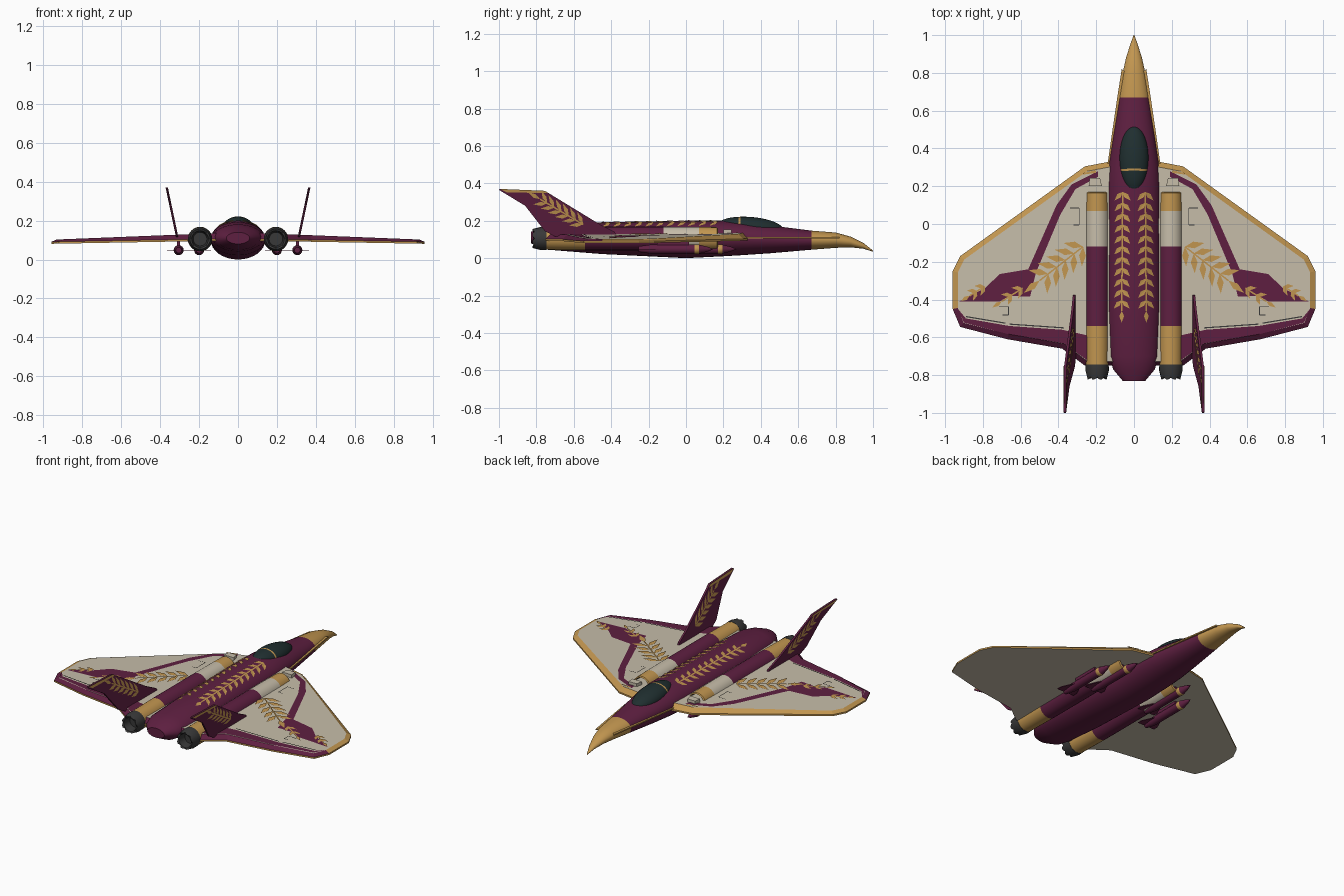
import bpy, bmesh, math
from mathutils import Vector

cube = bpy.data.objects.get("Cube")
if cube:
    bpy.data.objects.remove(cube, do_unlink=True)


def material(name, r, g, b):
    m = bpy.data.materials.new(name)
    m.use_nodes = True
    m.diffuse_color = (r, g, b, 1)
    m.node_tree.nodes["Principled BSDF"].inputs["Base Color"].default_value = (r, g, b, 1)
    return m


MATS = [material("plum purple", .114, .014, .053), material("antique gold", .54, .305, .08),
        material("warm beige", .57, .51, .40), material("dark grey", .04, .04, .04),
        material("canopy teal", .014, .028, .029)]
PURPLE, GOLD, BEIGE, GREY, TEAL = range(5)


def finish(bm, name, smooth=False, mirror=True, recalc=True):
    if recalc:
        bmesh.ops.recalc_face_normals(bm, faces=bm.faces)
    me = bpy.data.meshes.new(name)
    bm.to_mesh(me)
    bm.free()
    for m in MATS:
        me.materials.append(m)
    ob = bpy.data.objects.new(name, me)
    bpy.context.collection.objects.link(ob)
    if smooth:
        bpy.ops.object.select_all(action='DESELECT')
        ob.select_set(True)
        bpy.context.view_layer.objects.active = ob
        bpy.ops.object.shade_smooth_by_angle(angle=math.radians(35))
    if mirror:
        mod = ob.modifiers.new("mirror", 'MIRROR')
        mod.use_mirror_merge = False
    return ob


def skin(bm, rings, mats):
    # join successive rings of vertices with quads
    n = len(rings[0])
    for a, b, mat in zip(rings, rings[1:], mats):
        for i in range(n):
            j = (i + 1) % n
            bm.faces.new((a[i], a[j], b[j], b[i])).material_index = mat
    bm.faces.new(rings[0]).material_index = mats[0]
    bm.faces.new(rings[-1]).material_index = mats[-1]


def lathe(name, profile, mats, x, z, sides=24, jag=None):
    # turned body along y; jag makes a toothed rim at the given profile point
    bm = bmesh.new()
    rings = []
    for k, (y, r) in enumerate(profile):
        rings.append([bm.verts.new((x + r * math.cos(2 * math.pi * i / sides),
                                    y + (.012 if k == jag and i % 3 == 0 else 0),
                                    z + r * math.sin(2 * math.pi * i / sides)))
                      for i in range(sides)])
    skin(bm, rings, mats)
    return finish(bm, name, True)


def prism(name, pts, low, high, mat):
    # outline swept between two mapping functions
    bm = bmesh.new()
    skin(bm, [[bm.verts.new(f(*p)) for p in pts] for f in (low, high)], [mat])
    return finish(bm, name)


def plates(name, polys, fmap, mat, out):
    # thin painted shapes lying on a surface, facing the out direction
    bm = bmesh.new()
    for poly in polys:
        f = bm.faces.new([bm.verts.new(fmap(*p)) for p in poly])
        f.material_index = mat
        f.normal_update()
        if f.normal.dot(Vector(out)) < 0:
            f.normal_flip()
    return finish(bm, name, recalc=False)


def leaf(base, direction, length, width):
    b, d = Vector(base), Vector(direction).normalized()
    side = Vector((-d.y, d.x)) * width / 2
    mid, tip = b + d * length * .45, b + d * length
    return [(b, mid + side, tip), (b, tip, mid - side)]


def sprig(start, end, count, length, width, spread):
    # paired leaves along a stem, pointing towards its end
    a, b = Vector(start), Vector(end)
    d = (b - a).normalized()
    n = Vector((-d.y, d.x))
    polys = leaf(b, d, length, width)
    for i in range(count):
        p = a.lerp(b, i / count)
        for s in (-1, 1):
            polys += leaf(p, d * math.cos(spread) + n * s * math.sin(spread), length, width)
    w = n * .004
    return polys + [(a - w, b - w, b + w, a + w)]


# Fuselage: y, half width, bottom, top
STATIONS = [(-.83, .06, .08, .14), (-.77, .11, .05, .165), (-.70, .13, .042, .18),
            (-.45, .14, .022, .192), (0, .14, 0, .2), (.2, .14, .01, .2), (.3, .135, .016, .195),
            (.45, .113, .026, .175), (.67, .08, .045, .147), (.8, .06, .055, .137),
            (.88, .042, .058, .115), (.95, .02, .05, .08), (1, .002, .034, .04)]
bm = bmesh.new()
rings = []
for y, w, lo, hi in STATIONS:
    rings.append([bm.verts.new((w * math.cos(t), y, (lo + hi) / 2 + (hi - lo) / 2 * math.sin(t)))
                  for t in (2 * math.pi * i / 32 for i in range(32))])
skin(bm, rings, [GOLD if s[0] > .66 else PURPLE for s in STATIONS[:-1]])
finish(bm, "fuselage", True, False)


def on_hull(x, y):
    for a, b in zip(STATIONS, STATIONS[1:]):
        if a[0] <= y <= b[0]:
            t = (y - a[0]) / (b[0] - a[0])
            w, lo, hi = (a[k] + (b[k] - a[k]) * t for k in (1, 2, 3))
            z = (lo + hi) / 2 + (hi - lo) / 2 * math.sqrt(max(0, 1 - (x / w) ** 2))
            return (x, y, z + .004)


plates("spine_leaves", sprig((.06, .17), (.065, -.46), 11, .062, .026, .75), on_hull, GOLD, (0, 0, 1))
prism("nose_chine", [(.11, .33), (.142, .3), (.121, .45), (.087, .68), (.065, .82), (.04, .8)],
      lambda x, y: (x, y, .106), lambda x, y: (x, y, .114), GOLD)

# Canopy with a gold frame hoop
bm = bmesh.new()
bmesh.ops.create_uvsphere(bm, u_segments=28, v_segments=48, radius=1)
for f in bm.faces:
    f.material_index = GOLD if -.41 < f.calc_center_median().z < -.32 else TEAL
canopy = finish(bm, "canopy", True, False)
for v in canopy.data.vertices:
    x, y, z = v.co
    v.co = (x * .077, z * .175, -y * .055)
canopy.location = (0, .345, .165)
canopy.rotation_euler.x = -.08

# Wings: flat underside, chamfered rim, gold leading edge
OUTLINE = [(.05, .33), (.13, .33), (.26, .305), (.92, -.17), (.96, -.25), (.96, -.45),
           (.92, -.545), (.67, -.61), (.38, -.66), (.26, -.75), (.05, -.75)]


def wing_low(x, y):
    return (x, y, .098 - .018 * x)


def wing_top(x, y, lift=0.0):
    return (x, y, .14 - .04 * x + lift)


bm = bmesh.new()
skin(bm, [[bm.verts.new(f(*p)) for p in OUTLINE] for f in (wing_low, wing_top)], [BEIGE])
bmesh.ops.recalc_face_normals(bm, faces=bm.faces)
top = max(bm.faces, key=lambda f: f.normal.z)
rim = bmesh.ops.inset_region(bm, faces=[top], thickness=.028)["faces"]
inner = set(top.verts)
for v in {v for f in rim for v in f.verts} - inner:
    v.co.z = wing_low(v.co.x, v.co.y)[2] + .01
bm.normal_update()
for f in bm.faces:
    if f in rim:
        f.material_index = GOLD if f.normal.y > 0 or f.calc_center_median().y > -.4 else PURPLE
    elif abs(f.normal.z) < .5:
        f.material_index = GOLD
finish(bm, "wing")


def paint(x, y):
    return wing_top(x, y, .003)


def paint_over(x, y):
    return wing_top(x, y, .005)


UP = (0, 0, 1)
plates("wing_bands", [
    [(.19, .28), (.33, .21), (.41, .10), (.56, -.24), (.71, -.265), (.79, -.34), (.925, -.41),
     (.71, -.41), (.66, -.38), (.55, -.385), (.52, -.26), (.39, .05), (.31, .185), (.19, .25)],
    [(.932, -.45), (.89, -.50), (.66, -.54), (.38, -.56), (.2, -.6), (.2, -.72), (.25, -.72),
     (.37, -.633), (.67, -.582), (.9, -.522)]], paint, PURPLE, UP)
plates("wing_leaves", sprig((.27, -.12), (.5, -.3), 5, .105, .036, .85)
       + sprig((.59, -.34), (.7, -.41), 2, .06, .022, .6)
       + sprig((.79, -.33), (.87, -.38), 2, .055, .022, .6)
       + [[(.2, .285), (.27, .27), (.27, .262), (.2, .27)]], paint_over, GOLD, UP)


def bar(a, b, w=.006):
    a, b = Vector(a), Vector(b)
    n = (b - a).normalized()
    n = Vector((-n.y, n.x)) * w / 2
    return [a - n, b - n, b + n, a + n]


hatch = []
for cx, cy, w, h in ((.315, .04, .025, .045), (.69, -.46, .025, .022)):
    hatch += [bar((cx - w, cy - h), (cx - w, cy + h), .004), bar((cx - w, cy + h), (cx + w, cy + h), .004),
              bar((cx - w, cy - h), (cx + w * .2, cy - h), .004)]
plates("hinge_lines", hatch + [bar((.37, -.55), (.66, -.53)), bar((.68, -.525), (.89, -.49))],
       paint_over, GREY, UP)

# Engine nacelles, intakes and nozzles
lathe("engine_nacelle", [(.12, .01), (.12, .048), (.17, .053), (.165, .06), (.07, .062), (-.12, .063),
                         (-.54, .063), (-.75, .06), (-.75, .04)],
      [GREY, GREY, GOLD, GOLD, BEIGE, PURPLE, GOLD, GREY], .195, .105)
lathe("engine_nozzle", [(-.74, .05), (-.745, .061), (-.775, .062), (-.822, .052), (-.815, .043),
                        (-.765, .035), (-.765, .004)], [GREY] * 6, .195, .105, jag=3)
prism("intake_block", [(.17, .2), (.24, .2), (.235, .243), (.18, .243)],
      lambda x, y: (x, y, .11), lambda x, y: (x, y, .152), BEIGE)

# Canted tail fins


def fin_at(offset):
    return lambda y, z: (.318 + (z - .14) * .21 + offset, y, z)


prism("tail_fin", [(-.37, .115), (-.38, .14), (-.46, .18), (-.755, .36), (-.995, .37), (-1, .365),
                   (-.86, .28), (-.755, .145), (-.7, .115)], fin_at(-.006), fin_at(.006), PURPLE)
for side, off in (("outer", .008), ("inner", -.008)):
    marks = sprig((-.55, .18), (-.78, .315), 6, .075, .022, .6)
    tip = [(-.735, .347), (-.755, .36), (-.995, .37), (-.96, .352)]
    plates("fin_leaves_" + side, marks + [tip], fin_at(off), GOLD, (off, 0, 0))

# Missiles slung below on pylons
for name, x, nose in (("inner", .2, .27), ("outer", .305, .145)):
    shape = [(0, .001), (-.03, .013), (-.075, .024), (-.08, .026), (-.095, .026), (-.1, .025),
             (-.33, .025), (-.4, .015)]
    lathe(name + "_missile", [(nose + y, r) for y, r in shape],
          [PURPLE, PURPLE, GOLD, GOLD, GOLD, PURPLE, PURPLE], x, .048, 16)
    t = nose - .4
    prism(name + "_missile_fins", [(x - .02, t + .12), (x + .02, t + .12), (x + .06, t + .03),
                                   (x + .06, t), (x - .06, t), (x - .06, t + .03)],
          lambda a, b: (a, b, .046), lambda a, b: (a, b, .05), PURPLE)
    prism(name + "_pylon", [(x - .008, t + .1), (x + .008, t + .1), (x + .008, nose - .13),
                            (x - .008, nose - .13)],
          lambda a, b: (a, b, .06), lambda a, b: (a, b, .1), PURPLE)
